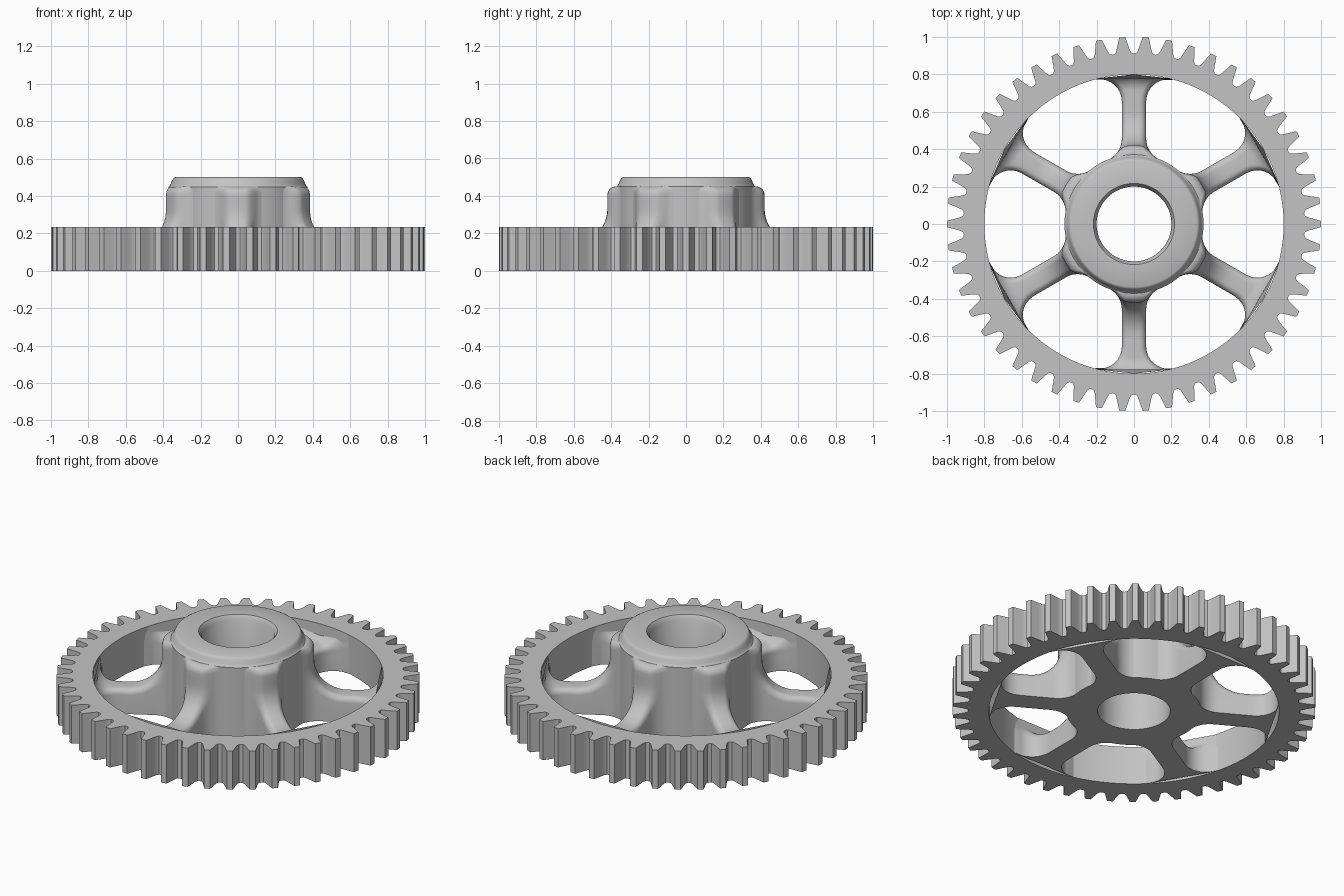
import bpy, bmesh, math
from math import sin, cos, pi, asin, acos, atan2, hypot, sqrt

if "Cube" in bpy.data.objects:
    bpy.data.objects.remove(bpy.data.objects["Cube"])

mat = bpy.data.materials.new("plain grey")
mat.diffuse_color = (0.55, 0.55, 0.55, 1)
mat.use_nodes = True
mat.node_tree.nodes["Principled BSDF"].inputs["Base Color"].default_value = mat.diffuse_color

TEETH, RIM_H = 50, 0.235
CORE_R, RIM_R = 0.37, 0.80        # window limits
HALF_W, F_IN, F_OUT = 0.065, 0.125, 0.12   # spoke half width, window corner radii
EDGE = 0.035                      # rounding of spoke edges


def finish(name, bm, angle=35):
    bmesh.ops.remove_doubles(bm, verts=bm.verts, dist=0.00005)
    bmesh.ops.recalc_face_normals(bm, faces=bm.faces)
    me = bpy.data.meshes.new(name)
    bm.to_mesh(me)
    bm.free()
    me.materials.append(mat)
    ob = bpy.data.objects.new(name, me)
    bpy.context.collection.objects.link(ob)
    bpy.ops.object.select_all(action='DESELECT')
    ob.select_set(True)
    bpy.context.view_layer.objects.active = ob
    bpy.ops.object.shade_smooth_by_angle(angle=math.radians(angle))
    return ob


def bridge(bm, a, b, closed=True):
    n = len(a)
    for i in range(n if closed else n - 1):
        j = (i + 1) % n
        bm.faces.new((a[i], a[j], b[j], b[i]))


def polar(r, t, z):
    return (r * cos(t), r * sin(t), z)


# Toothed rim: half tooth outline as (fraction of pitch, radius), mirrored
half = [(-0.5, 0.912), (-0.40, 0.914), (-0.33, 0.924), (-0.26, 0.948),
        (-0.20, 0.972), (-0.13, 1.0)]
tooth = half + [(0, 1.0)] + [(-f, r) for f, r in reversed(half[1:])]
outline = [((k + f) * 2 * pi / TEETH, r) for k in range(TEETH) for f, r in tooth]
bm = bmesh.new()
rings = []
for inner, z in ((False, 0), (False, RIM_H), (True, RIM_H), (True, 0)):
    rings.append([bm.verts.new(polar(RIM_R if inner else r, t, z)) for t, r in outline])
for i in range(4):
    bridge(bm, rings[i], rings[(i + 1) % 4])
finish("toothed_rim", bm, 28)

# Hub core with bore, revolved
hub = [(0.20, 0.0), (0.20, 0.475), (0.217, 0.5), (0.337, 0.5), (0.345, 0.496),
       (0.353, 0.482), (0.360, 0.464), (0.366, 0.454), (0.372, 0.449), (0.372, 0.0)]
bm = bmesh.new()
N = 144
rings = [[bm.verts.new(polar(r, 2 * pi * i / N, z)) for i in range(N)] for r, z in hub]
for i in range(len(rings)):
    bridge(bm, rings[i], rings[(i + 1) % len(rings)])
finish("hub_core", bm, 40)

# Spokes: half angle of the spoke at a given radius (rounded window corners)
C_IN, C_OUT = CORE_R + F_IN, RIM_R - F_OUT
X_IN = sqrt(C_IN ** 2 - (HALF_W + F_IN) ** 2)
X_OUT = sqrt(C_OUT ** 2 - (HALF_W + F_OUT) ** 2)


def half_angle(r):
    r = min(max(r, CORE_R), RIM_R)
    if r < hypot(X_IN, HALF_W):
        x, c, f = X_IN, C_IN, F_IN
    elif r > hypot(X_OUT, HALF_W):
        x, c, f = X_OUT, C_OUT, F_OUT
    else:
        return asin(HALF_W / r)
    q = (r * r + c * c - f * f) / (2 * r * c)
    return atan2(HALF_W + f, x) - acos(max(-1, min(1, q)))


def arc(cx, cz, rad, a0, a1, n):
    return [(cx + rad * cos(math.radians(a0 + (a1 - a0) * i / n)),
             cz + rad * sin(math.radians(a0 + (a1 - a0) * i / n))) for i in range(n + 1)]


# Radial profile of the spoke top: hub shoulder, hub wall, fillet, web, rim fillet
prof = [(0.36, 0.45), (0.370, 0.45), (0.3705, 0.45), (0.372, 0.45)]
prof += arc(0.375, 0.405, 0.045, 90, 0, 8)
prof += [(0.42, 0.38), (0.42, 0.355)]
prof += arc(0.60, 0.33, 0.18, 180, 270, 14)
prof += [(0.63, 0.15), (0.66, 0.15), (0.69, 0.15)]
prof += arc(0.715, 0.235, 0.085, 270, 360, 14)

# Cross-section columns: (distance from window wall, inset), per side
STEPS = 6
cols = [(EDGE * (1 - cos(a)), EDGE * (1 - sin(a)))
        for a in (pi / 2 * k / STEPS for k in range(STEPS + 1))]

bm = bmesh.new()
for s in range(6):
    axis = pi / 6 + s * pi / 3
    prev = None
    for i, (r0, z0) in enumerate(prof):
        pa, pb = prof[max(i - 1, 0)], prof[min(i + 1, len(prof) - 1)]
        dr, dz = pb[0] - pa[0], pb[1] - pa[1]
        ln = hypot(dr, dz)
        nr, nz = -dz / ln, dr / ln
        left, right = [], []
        for d, inset in cols:
            r = min(max(r0 - nr * inset, 0.36), 0.805)
            z = z0 - nz * inset
            t = max(half_angle(r) - d / r, 0.001)
            left.append(polar(r, axis + t, z))
            right.append(polar(r, axis - t, z))
        pts = left + [polar(r0, axis, z0)] + right[::-1]
        # close the section down to the flat underside
        pts += [(pts[-1][0], pts[-1][1], 0), (pts[0][0], pts[0][1], 0)]
        row = [bm.verts.new(p) for p in pts]
        if prev:
            bridge(bm, prev, row)
        else:
            bm.faces.new(row)
        prev = row
    bm.faces.new(prev)
finish("spokes", bm, 40)
